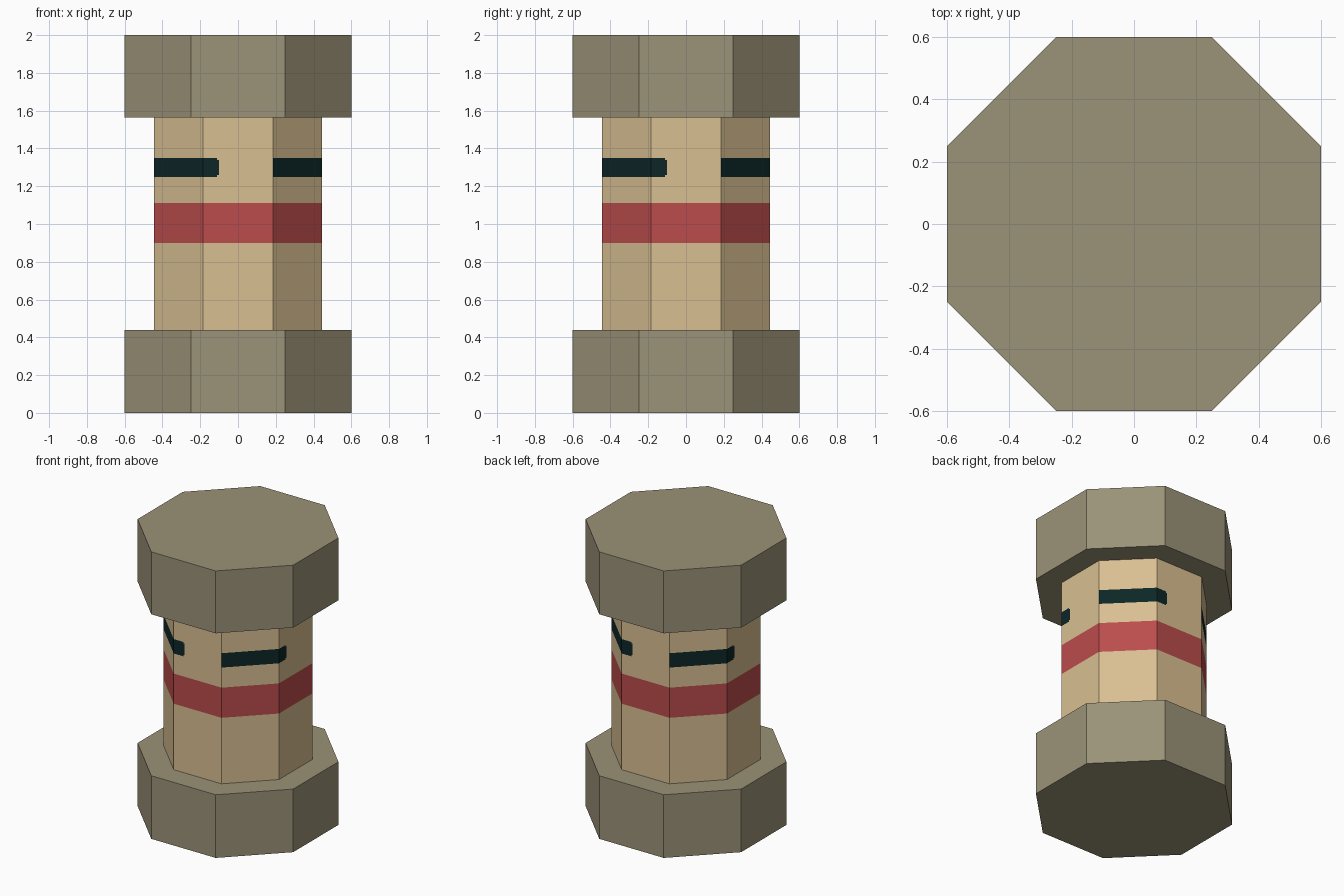
import bpy, bmesh, math
from mathutils import Matrix

if "Cube" in bpy.data.objects:
    bpy.data.objects.remove(bpy.data.objects["Cube"])

T = math.tan(math.pi / 8)   # half side of an octagon per unit apothem


def srgb(h):
    vals = [int(h[i:i + 2], 16) / 255 for i in (0, 2, 4)]
    return [v / 12.92 if v <= 0.04045 else ((v + 0.055) / 1.055) ** 2.4 for v in vals] + [1]


def material(name, h):
    m = bpy.data.materials.new(name)
    m.diffuse_color = srgb(h)
    m.use_nodes = True
    m.node_tree.nodes["Principled BSDF"].inputs["Base Color"].default_value = m.diffuse_color
    return m


def finish(bm, name, mats):
    bmesh.ops.recalc_face_normals(bm, faces=bm.faces)
    me = bpy.data.meshes.new(name)
    bm.to_mesh(me)
    bm.free()
    for m in mats:
        me.materials.append(m)
    ob = bpy.data.objects.new(name, me)
    bpy.context.collection.objects.link(ob)


cap_mat = material("khaki_metal", "9b9378")
body_mat = material("tan_body", "d9bf92")
red_mat = material("red_band", "bb4c4c")
dark_mat = material("dark_teal", "0d2627")


# Octagonal end caps
def cap(name, z0, z1, apothem=0.6):
    bm = bmesh.new()
    r = apothem / math.cos(math.pi / 8)
    bmesh.ops.create_cone(
        bm, cap_ends=True, segments=8, radius1=r, radius2=r, depth=z1 - z0,
        matrix=Matrix.Translation((0, 0, (z0 + z1) / 2)) @ Matrix.Rotation(math.pi / 8, 4, 'Z'))
    finish(bm, name, [cap_mat])


cap("bottom_cap", 0, 0.44)
cap("top_cap", 1.565, 2.0)

# Octagonal shaft: each quarter has a straight side (cut for the stripe end) and a diagonal side
a = 0.445
h = a * T
outline = []                # (x, y, kind of the panel that starts here)
for q in range(4):
    c, s = round(math.cos(q * math.pi / 2)), round(math.sin(q * math.pi / 2))
    for x, kind in ((-h, "stripe"), (-0.11, "tip"), (-0.10, "plain"), (h, "stripe")):
        outline.append((c * x + s * a, s * x - c * a, kind))

levels = [0.44, 0.9, 1.11, 1.25, 1.26, 1.34, 1.35, 1.565]
bm = bmesh.new()
rings = [[bm.verts.new((x, y, z)) for x, y, _ in outline] for z in levels]
n = len(outline)
for j in range(len(levels) - 1):
    mid = (levels[j] + levels[j + 1]) / 2
    for i in range(n):
        k = (i + 1) % n
        f = bm.faces.new((rings[j][i], rings[j][k], rings[j + 1][k], rings[j + 1][i]))
        kind = outline[i][2]
        if 0.9 < mid < 1.11:
            f.material_index = 1
        elif (kind == "stripe" and 1.25 < mid < 1.35) or (kind == "tip" and 1.26 < mid < 1.34):
            f.material_index = 2
finish(bm, "shaft", [body_mat, red_mat, dark_mat])
